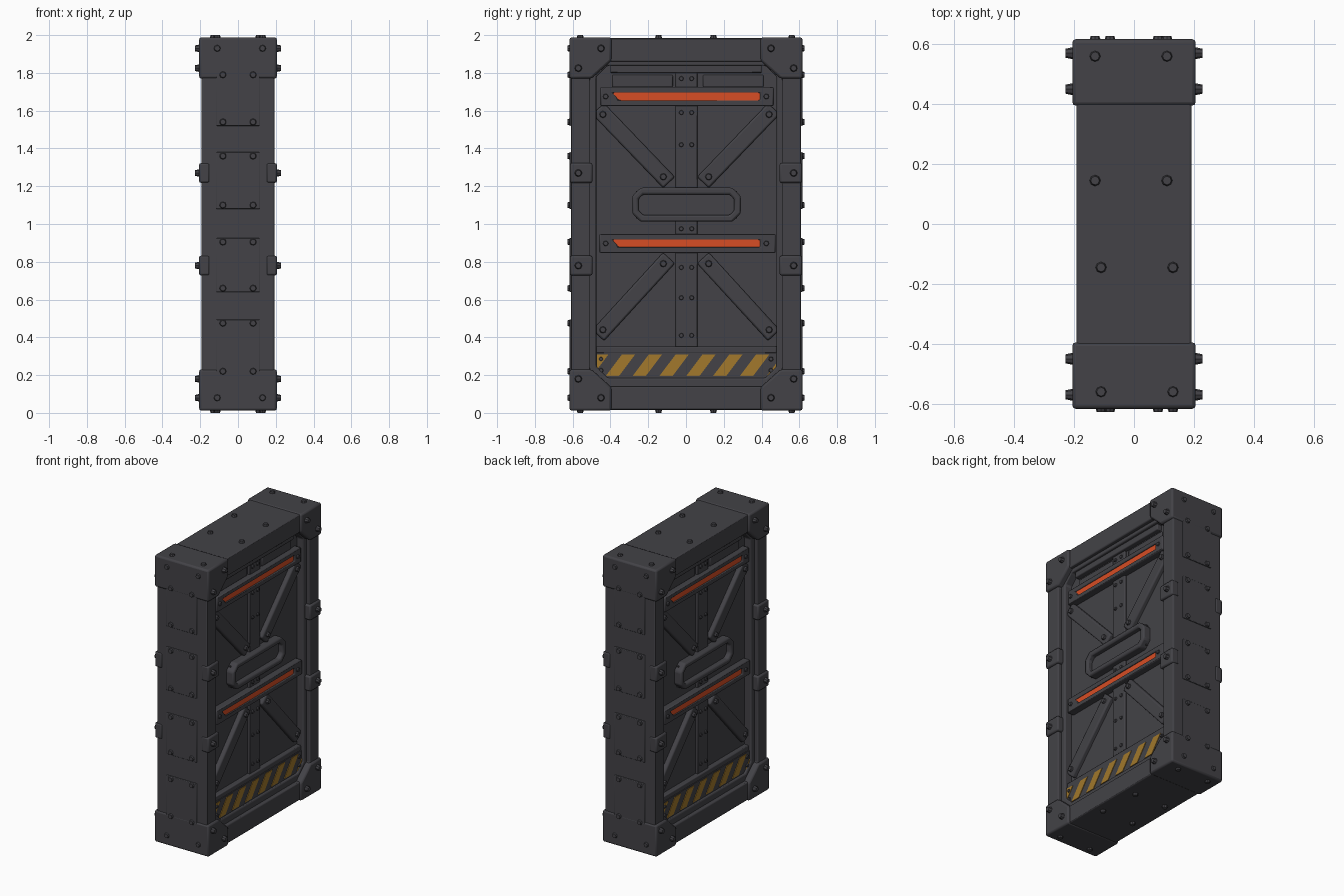
import bpy, bmesh, math
from mathutils import Matrix, Vector

if "Cube" in bpy.data.objects:
    bpy.data.objects.remove(bpy.data.objects["Cube"])


def material(name, rgb):
    m = bpy.data.materials.new(name)
    m.diffuse_color = (*rgb, 1)
    m.use_nodes = True
    m.node_tree.nodes["Principled BSDF"].inputs["Base Color"].default_value = m.diffuse_color
    return m


GREY = material("dark grey metal", (0.056, 0.055, 0.063))
ORANGE = material("orange light", (0.68, 0.075, 0.018))
YELLOW = material("hazard yellow", (0.36, 0.19, 0.025))


def rect(y0, y1, z0, z1):
    return [(y0, z0), (y1, z0), (y1, z1), (y0, z1)]


def octagon(y0, y1, z0, z1, c):
    return [(y0 + c, z0), (y1 - c, z0), (y1, z0 + c), (y1, z1 - c),
            (y1 - c, z1), (y0 + c, z1), (y0, z1 - c), (y0, z0 + c)]


def strut(a, b, w):
    # four corners of a slanted bar from a to b
    a, b = Vector(a), Vector(b)
    d = (b - a).normalized()
    n = Vector((-d.y, d.x)) * w / 2
    return [tuple(p) for p in (a - n, b - n, b + n, a + n)]


class Part:
    """Collects pieces into one object; profiles lie in y/z, depth runs in x."""

    def __init__(self, name, mat=GREY):
        self.name, self.mat, self.bm = name, mat, bmesh.new()

    def prism(self, pts, x0, x1):
        a, b = ([self.bm.verts.new((x, y, z)) for y, z in pts] for x in (x0, x1))
        self.bm.faces.new(a)
        self.bm.faces.new(b)
        for i in range(len(pts)):
            j = (i + 1) % len(pts)
            self.bm.faces.new((a[i], a[j], b[j], b[i]))

    def ring(self, outer, inner, x0, x1):
        loops = [[self.bm.verts.new((x, y, z)) for y, z in pts]
                 for pts, x in ((outer, x0), (outer, x1), (inner, x1), (inner, x0))]
        n = len(outer)
        for k in range(4):
            p, q = loops[k], loops[(k + 1) % 4]
            for i in range(n):
                j = (i + 1) % n
                self.bm.faces.new((p[i], p[j], q[j], q[i]))

    def bolt(self, pos, normal, r, h):
        # tapered eight-sided head, sunk slightly into its surface
        n = Vector(normal)
        rot = n.to_track_quat('Z', 'Y').to_matrix().to_4x4()
        bmesh.ops.create_cone(self.bm, cap_ends=True, segments=8, radius1=r,
                              radius2=r * 0.72, depth=h + 0.006,
                              matrix=Matrix.Translation(Vector(pos) + n * (h - 0.006) / 2) @ rot)

    def finish(self, both=True, bevel=0.0):
        bm = self.bm
        if both:  # repeat on the opposite face by a half turn
            d = bmesh.ops.duplicate(bm, geom=bm.verts[:] + bm.edges[:] + bm.faces[:])
            bmesh.ops.rotate(bm, verts=[v for v in d["geom"] if isinstance(v, bmesh.types.BMVert)],
                             matrix=Matrix.Rotation(math.pi, 3, 'Z'))
        bmesh.ops.recalc_face_normals(bm, faces=bm.faces[:])
        me = bpy.data.meshes.new(self.name)
        bm.to_mesh(me)
        bm.free()
        me.materials.append(self.mat)
        ob = bpy.data.objects.new(self.name, me)
        bpy.context.collection.objects.link(ob)
        if bevel:
            m = ob.modifiers.new("bevel", 'BEVEL')
            m.width, m.segments, m.limit_method = bevel, 2, 'ANGLE'
        return ob


# Outer frame, stepped inner frame and door slab
p = Part("outer_frame")
p.ring(octagon(-.61, .61, .016, 1.984, .012), octagon(-.51, .51, .14, 1.86, .09), -.192, .192)
p.finish(False, .01)
p = Part("inner_frame")
p.ring(octagon(-.53, .53, .12, 1.88, .08), octagon(-.475, .48, .185, 1.838, .06), -.165, .165)
p.finish(False, .008)
p = Part("door_slab")
p.prism(rect(-.5, .5, .15, 1.85), -.112, .112)
p.finish(False)

# Corner blocks wrapping the frame
p = Part("corner_blocks")
for sy in (-1, 1):
    for sz in (-1, 1):
        shape = [(.617, .988), (.395, .988), (.395, .865), (.50, .77), (.617, .77)]
        p.prism([(sy * y, 1 + sz * z) for y, z in shape], -.206, .206)
p.finish(False, .012)

# Clamps on the side rails
p = Part("side_clamps")
for sy in (-1, 1):
    for z in (.78, 1.27):
        p.prism(rect(*sorted((sy * .495, sy * .614)), z - .052, z + .052), .15, .206)
p.finish(True, .01)

# Thin access plates on the narrow sides
p = Part("edge_plates")
for z0, z1 in ((.2, .495), (.64, .925), (1.08, 1.38), (1.52, 1.81)):
    p.prism(rect(-.616, -.6, z0, z1), -.115, .115)
p.finish(True, .004)

# Centre straps on the slab
p = Part("centre_straps")
for z0, z1 in ((.33, .86), (.93, 1.03), (1.18, 1.64), (1.71, 1.84)):
    p.prism(rect(-.055, .06, z0, z1), .1, .128)
p.finish(True, .005)

# Diagonal braces
p = Part("diagonal_braces")
for sy in (-1, 1):
    p.prism(strut((sy * .465, 1.61), (sy * .09, 1.22), .085), .1, .142)
    p.prism(strut((sy * .465, .41), (sy * .09, .82), .085), .1, .142)
p.finish(True, .01)

# Top and bottom panel rails
p = Part("panel_rails")
p.prism(rect(-.48, .48, .315, .352), .1, .146)
p.prism(rect(-.4, .4, 1.8, 1.845), .1, .146)
p.prism(rect(-.39, -.07, 1.725, 1.79), .1, .122)
p.prism(rect(.09, .41, 1.725, 1.79), .1, .122)
p.finish(True, .006)

# Crossbars with a slot, and the glowing strips in the slots
bars, strips = Part("light_crossbars"), Part("light_strips", ORANGE)
for z, y0, y1 in ((1.675, -.455, .465), (.897, -.46, .475)):
    slot = [(-.355, z - .02), (.392, z - .02), (.392, z + .02), (-.39, z + .02)]
    bars.ring(rect(y0, y1, z - .05, z + .05), slot, .1, .158)
    strips.prism(slot, .1, .148)
bars.finish(True, .008)
strips.finish(True)

# Framed name-plate window
p = Part("window_frame")
p.ring(octagon(-.285, .29, 1.012, 1.192, .045), octagon(-.252, .255, 1.047, 1.157, .025), .1, .165)
p.finish(True, .01)
p = Part("window_panel")
p.prism(rect(-.265, .27, 1.03, 1.175), .1, .13)
p.finish(True)

# Hazard board with slanted stripes clipped to its width
LEFT, RIGHT, LOW, HIGH = -.472, .477, .195, .308
p = Part("hazard_board")
p.prism(rect(-.48, .485, .18, .318), .1, .15)
p.finish(True)
p = Part("hazard_stripes", YELLOW)
for k in range(-1, 7):
    y = -.425 + .142 * k
    p.prism([(y, LOW), (y + .07, LOW), (y + .155, HIGH), (y + .085, HIGH)], .148, .154)
for edge, side in ((LEFT, -1), (RIGHT, 1)):
    bmesh.ops.bisect_plane(p.bm, geom=p.bm.verts[:] + p.bm.edges[:] + p.bm.faces[:],
                           plane_co=(0, edge, 0), plane_no=(0, side, 0), clear_outer=True)
p.finish(True)

# Large bolts on corner blocks and clamps
p = Part("large_bolts")
for sy in (-1, 1):
    for y, z in ((.57, 1.825), (.45, 1.93), (.57, .18), (.45, .08), (.57, .78), (.57, 1.27)):
        p.bolt((.206, sy * y, z), (1, 0, 0), .021, .022)
p.finish()

# Rivets on the narrow sides, top and bottom
p = Part("edge_rivets")
for x in (-.08, .08):
    for z in (.22, .475, .66, .905, 1.10, 1.36, 1.54, 1.79):
        p.bolt((x, -.616, z), (0, -1, 0), .02, .011)
for x in (-.11, .13):
    for z in (.08, 1.93):
        p.bolt((x, -.617, z), (0, -1, 0), .02, .01)
    for y, h in ((-.56, .988), (-.145, .984)):
        for s in (-1, 1):
            p.bolt((x, y, 1 + s * h), (0, 0, s), .02, 1 - h)
p.finish()

# Small rivets on the door details
p = Part("panel_rivets")
for y in (-.025, .03):
    for z in (.41, .61, .77, .975, 1.42, 1.59, 1.77):
        p.bolt((.128, y, z), (1, 0, 0), .014, .008)
for s in (-1, 1):
    for y, z in ((.44, 1.58), (.12, 1.25), (.44, .44), (.12, .79)):
        p.bolt((.142, s * y, z), (1, 0, 0), .02, .014)
    for z in (1.675, .897):
        p.bolt((.158, s * .425, z), (1, 0, 0), .016, .01)
    for z in (.225, .285):
        p.bolt((.15, s * .45, z), (1, 0, 0), .014, .01)
p.finish()

# Smooth shading with sharp edges kept
for ob in bpy.context.scene.objects:
    ob.select_set(True)
    bpy.context.view_layer.objects.active = ob
bpy.ops.object.shade_smooth_by_angle(angle=math.radians(35))
